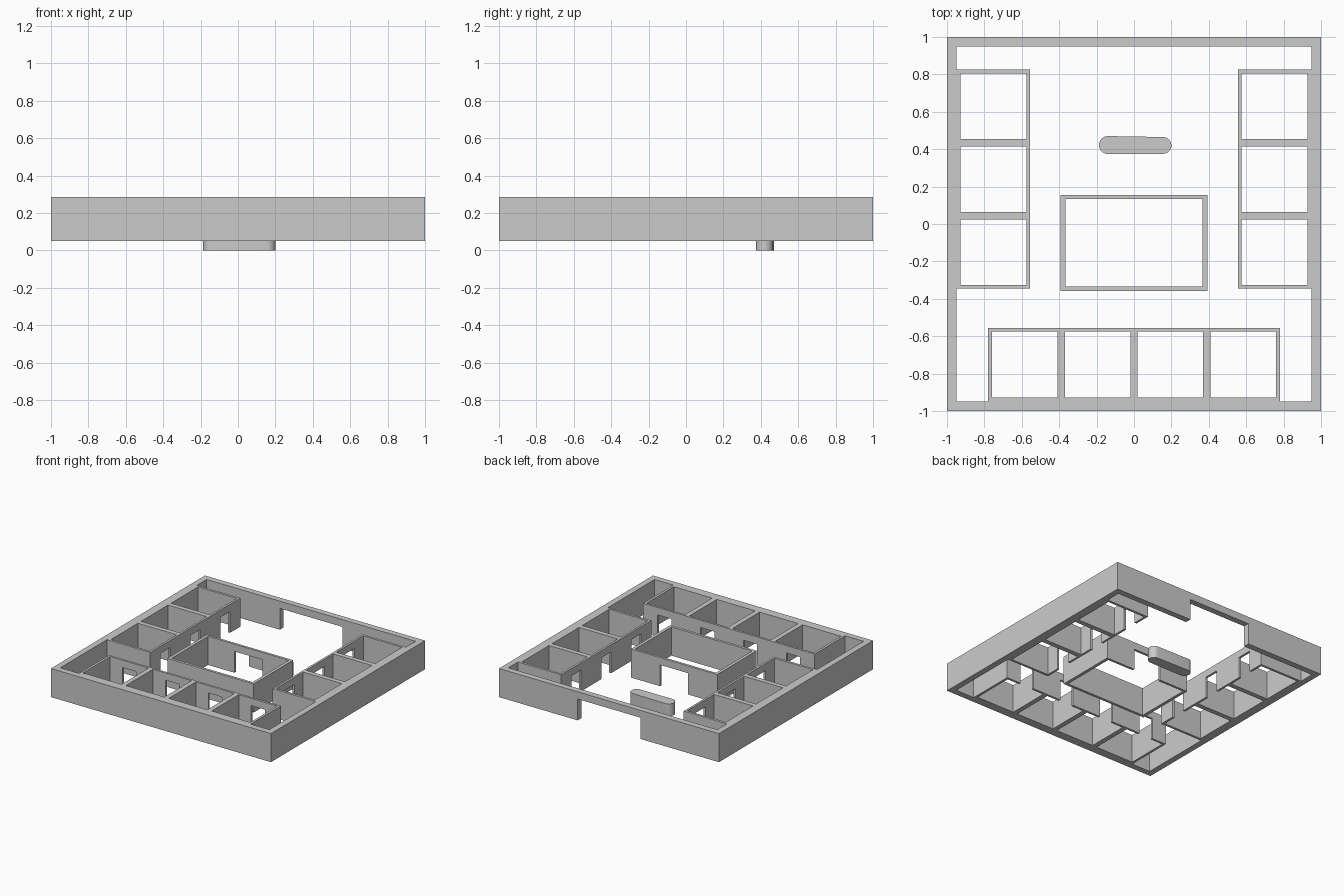
import bpy, bmesh, math
from mathutils import Vector

if "Cube" in bpy.data.objects:
    bpy.data.objects.remove(bpy.data.objects["Cube"])

BASE, TOP, LINTEL = 0.05, 0.285, 0.225


def prism(bm, points, direction):
    """Extrude a closed outline along a direction."""
    face = bm.faces.new([bm.verts.new(p) for p in points])
    ext = bmesh.ops.extrude_face_region(bm, geom=[face], use_keep_orig=True)
    verts = [g for g in ext["geom"] if isinstance(g, bmesh.types.BMVert)]
    bmesh.ops.translate(bm, verts=verts, vec=Vector(direction))


def plan(bm, outline, z0=BASE, z1=TOP):
    """Solid from a floor-plan outline."""
    prism(bm, [(x, y, z0) for x, y in outline], (0, 0, z1 - z0))


def door_wall(bm, x0, x1, y0, y1, doors, width):
    """Wall along x with floor-level doorways cut into its elevation."""
    pts = [(x0, TOP), (x0, BASE)]
    for c in doors:
        a, b = c - width / 2, c + width / 2
        pts += [(a, BASE), (a, LINTEL), (b, LINTEL), (b, BASE)]
    pts += [(x1, BASE), (x1, TOP)]
    prism(bm, [(x, y0, z) for x, z in pts], (0, y1 - y0, 0))


def finish(name, bm, loc=(0, 0, 0), turn=0):
    bmesh.ops.recalc_face_normals(bm, faces=bm.faces[:])
    mesh = bpy.data.meshes.new(name)
    bm.to_mesh(mesh)
    bm.free()
    ob = bpy.data.objects.new(name, mesh)
    ob.location = loc
    ob.rotation_euler.z = math.radians(turn)
    bpy.context.collection.objects.link(ob)
    return ob


def room_row(name, count, loc, turn):
    """Row of rooms: door wall at y=0, comb of dividers and thick back behind."""
    pitch, depth, back, t = 0.39, 0.393, 0.37, 0.018
    half = count * pitch / 2
    bm = bmesh.new()
    door_wall(bm, -half, half, 0, t,
              [-half + (i + 0.5) * pitch for i in range(count)], 0.125)
    comb = [(half, depth), (-half, depth), (-half, t)]
    for i in range(count):
        a = -half + i * pitch + 0.02
        b = a + pitch - 0.04
        comb += [(a, t), (a, back), (b, back), (b, t)]
    comb.append((half, t))
    plan(bm, comb)
    return finish(name, bm, loc, turn)


# Perimeter wall with a wide gate at the back
bm = bmesh.new()
plan(bm, [(-1, 0.95), (-1, -1), (1, -1), (1, 0.95),
          (0.95, 0.95), (0.95, -0.95), (-0.95, -0.95), (-0.95, 0.95)])
door_wall(bm, -1, 1, 0.95, 1, [0], 0.57)
finish("perimeter_wall", bm)

# Rows of small rooms along three sides
room_row("front_rooms", 4, (0, -0.557, 0), 180)
room_row("left_rooms", 3, (-0.557, 0.24, 0), 90)
room_row("right_rooms", 3, (0.557, 0.24, 0), -90)

# Central hall with one door facing the gate
bm = bmesh.new()
plan(bm, [(-0.393, 0.135), (-0.393, -0.357), (0.393, -0.357), (0.393, 0.135),
          (0.367, 0.135), (0.367, -0.335), (-0.367, -0.335), (-0.367, 0.135)])
door_wall(bm, -0.393, 0.393, 0.135, 0.155, [0], 0.255)
finish("central_hall", bm)

# Rounded counter between hall and gate
bm = bmesh.new()
outline = []
for cx, cy, r, start in ((0.155, 0.42, 0.045, -90), (-0.139, 0.422, 0.048, 90)):
    for i in range(17):
        a = math.radians(start + i * 180 / 16)
        outline.append((cx + r * math.cos(a), cy + r * math.sin(a)))
plan(bm, outline, 0, 0.1)
counter = finish("counter", bm)
bpy.context.view_layer.objects.active = counter
counter.select_set(True)
bpy.ops.object.shade_smooth_by_angle(angle=math.radians(30))
